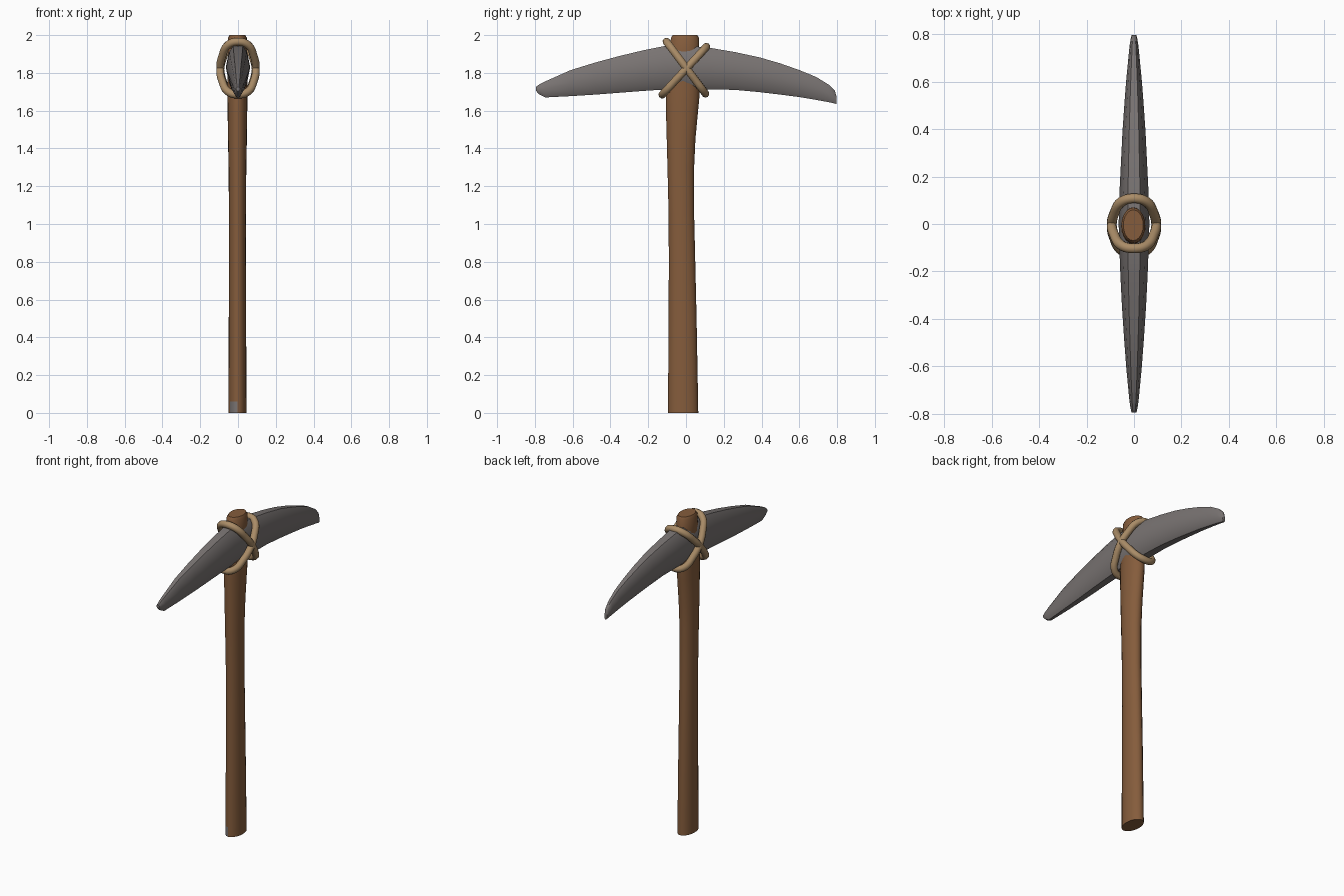
import bpy, bmesh, math
from mathutils import Vector

if "Cube" in bpy.data.objects:
    bpy.data.objects.remove(bpy.data.objects["Cube"])


def material(name, rgb):
    m = bpy.data.materials.new(name)
    m.diffuse_color = (*rgb, 1)
    m.use_nodes = True
    m.node_tree.nodes["Principled BSDF"].inputs["Base Color"].default_value = m.diffuse_color
    return m


WOOD = material("brown wood", (0.235, 0.108, 0.045))
STONE = material("grey stone", (0.190, 0.172, 0.168))
ROPE = material("tan rope", (0.400, 0.262, 0.136))


def loft(name, rings, mats, angle):
    """Skin a list of closed rings and cap both ends."""
    bm = bmesh.new()
    vs = [[bm.verts.new(p) for p in r] for r in rings]
    n = len(rings[0])
    for a, b in zip(vs, vs[1:]):
        for i in range(n):
            j = (i + 1) % n
            bm.faces.new((a[i], a[j], b[j], b[i]))
    bm.faces.new(vs[0])
    bm.faces.new(vs[-1])
    bmesh.ops.recalc_face_normals(bm, faces=bm.faces)
    me = bpy.data.meshes.new(name)
    bm.to_mesh(me)
    bm.free()
    for m in mats:
        me.materials.append(m)
    ob = bpy.data.objects.new(name, me)
    bpy.context.collection.objects.link(ob)
    bpy.ops.object.select_all(action='DESELECT')
    ob.select_set(True)
    bpy.context.view_layer.objects.active = ob
    bpy.ops.object.shade_smooth_by_angle(angle=math.radians(angle))
    return ob


# Handle: oval rings (z, back edge y, front edge y, half width x)
profile = [(0, -.095, .065, .048), (.06, -.095, .064, .048), (.5, -.092, .056, .046),
           (.8, -.091, .049, .045), (1.05, -.092, .043, .045), (1.3, -.098, .043, .047),
           (1.45, -.102, .05, .05), (1.6, -.106, .064, .052), (1.66, -.107, .07, .053),
           (1.75, -.104, .073, .053), (1.9, -.088, .071, .051), (1.985, -.08, .069, .05),
           (2.0, -.07, .06, .042)]
SIDES = 20
rings = []
for z, y0, y1, rx in profile:
    ring = []
    for i in range(SIDES):
        a = math.tau * i / SIDES
        ring.append((-.003 + rx * math.cos(a), (y0 + y1) / 2 + (y1 - y0) / 2 * math.sin(a), z))
    rings.append(ring)
handle = loft("handle", rings, [WOOD, STONE], 40)
# Small grey worn patch at the foot of the front side
for f in handle.data.polygons:
    c = f.center
    if .01 < c.z < .06 and c.y < -.06 and -.042 < c.x < .002:
        f.material_index = 1

# Head: sections (y, bottom z, top z, half width x)
sections = [(-.795, 1.705, 1.725, .010), (-.775, 1.685, 1.74, .014), (-.745, 1.67, 1.755, .018),
            (-.61, 1.677, 1.815, .030), (-.48, 1.685, 1.855, .039), (-.35, 1.695, 1.89, .047),
            (-.22, 1.705, 1.921, .053), (-.11, 1.712, 1.943, .057), (0, 1.715, 1.945, .060),
            (.13, 1.713, 1.932, .057), (.26, 1.710, 1.91, .051), (.39, 1.698, 1.882, .045),
            (.5, 1.685, 1.85, .038), (.6, 1.672, 1.815, .031), (.69, 1.657, 1.778, .023),
            (.755, 1.645, 1.738, .017), (.788, 1.638, 1.705, .012), (.797, 1.635, 1.675, .009)]
half = [(1, .45), (.86, .80), (.5, 1.08), (.14, .80), (0, .42)]   # height share, width share
outline = half + [(t, -k) for t, k in reversed(half)]
loft("pick_head", [[(k * w, y, z0 + t * (z1 - z0)) for t, k in outline]
                   for y, z0, z1, w in sections], [STONE], 35)


# Lashing: two tilted loops crossing on both sides of the head
def rope_loop(name, top, bottom):
    cu = bpy.data.curves.new(name, 'CURVE')
    cu.dimensions = '3D'
    cu.bevel_depth = .021
    cu.bevel_resolution = 3
    cu.resolution_u = 6
    sp = cu.splines.new('BEZIER')
    mid = (Vector(top) + Vector(bottom)) / 2
    pts = []
    for x, t in [(0, 1), (.052, .88), (.083, .45), (.094, 0), (.083, -.45), (.052, -.88),
                 (0, -1), (-.052, -.88), (-.083, -.45), (-.094, 0), (-.083, .45), (-.052, .88)]:
        p = mid + (Vector(top) - Vector(bottom)) / 2 * t
        pts.append((x, p.y, p.z))
    sp.bezier_points.add(len(pts) - 1)
    for bp, p in zip(sp.bezier_points, pts):
        bp.co = p
        bp.handle_left_type = bp.handle_right_type = 'AUTO'
    sp.use_cyclic_u = True
    cu.materials.append(ROPE)
    ob = bpy.data.objects.new(name, cu)
    bpy.context.collection.objects.link(ob)
    bpy.ops.object.select_all(action='DESELECT')
    ob.select_set(True)
    bpy.context.view_layer.objects.active = ob
    bpy.ops.object.convert(target='MESH')
    bpy.ops.object.shade_smooth_by_angle(angle=math.radians(60))


rope_loop("rope_loop_a", (0, -.103, 1.965), (0, .103, 1.69))
rope_loop("rope_loop_b", (0, .108, 1.938), (0, -.125, 1.685))
